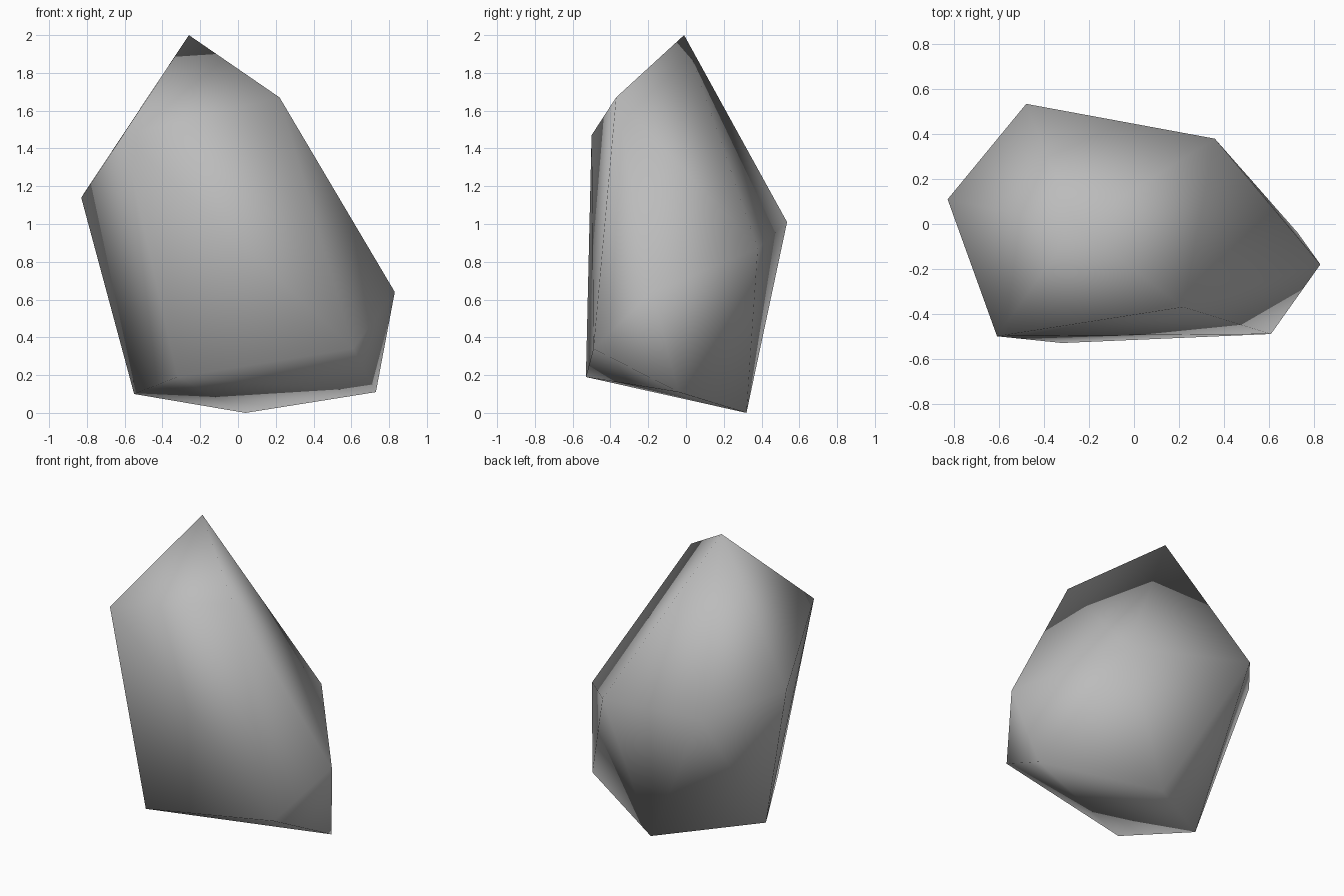
import bpy
import bmesh

cube = bpy.data.objects.get("Cube")
if cube:
    bpy.data.objects.remove(cube, do_unlink=True)

# Stone colour
stone = bpy.data.materials.new("stone_grey")
stone.use_nodes = True
colour = (0.5, 0.5, 0.5, 1.0)
stone.diffuse_color = colour
stone.node_tree.nodes["Principled BSDF"].inputs["Base Color"].default_value = colour

# Corners of the rock, from the peak down to the foot
corners = [
    (-0.26, -0.01, 2.00),
    (0.22, -0.37, 1.67),
    (-0.61, -0.50, 1.47),
    (-0.83, 0.11, 1.14),
    (-0.48, 0.535, 1.01),
    (0.36, 0.38, 0.87),
    (0.83, -0.18, 0.64),
    (0.61, -0.49, 0.34),
    (-0.32, -0.53, 0.19),
    (0.73, -0.04, 0.11),
    (-0.55, -0.07, 0.10),
    (0.04, 0.32, 0.00),
]

# Wrap the corners in a convex skin
bm = bmesh.new()
for corner in corners:
    bm.verts.new(corner)
bmesh.ops.convex_hull(bm, input=bm.verts[:])
bmesh.ops.recalc_face_normals(bm, faces=bm.faces[:])

# Smooth shading across every facet
for face in bm.faces:
    face.smooth = True

mesh = bpy.data.meshes.new("rock")
bm.to_mesh(mesh)
bm.free()
mesh.materials.append(stone)
rock = bpy.data.objects.new("rock", mesh)
bpy.context.collection.objects.link(rock)
